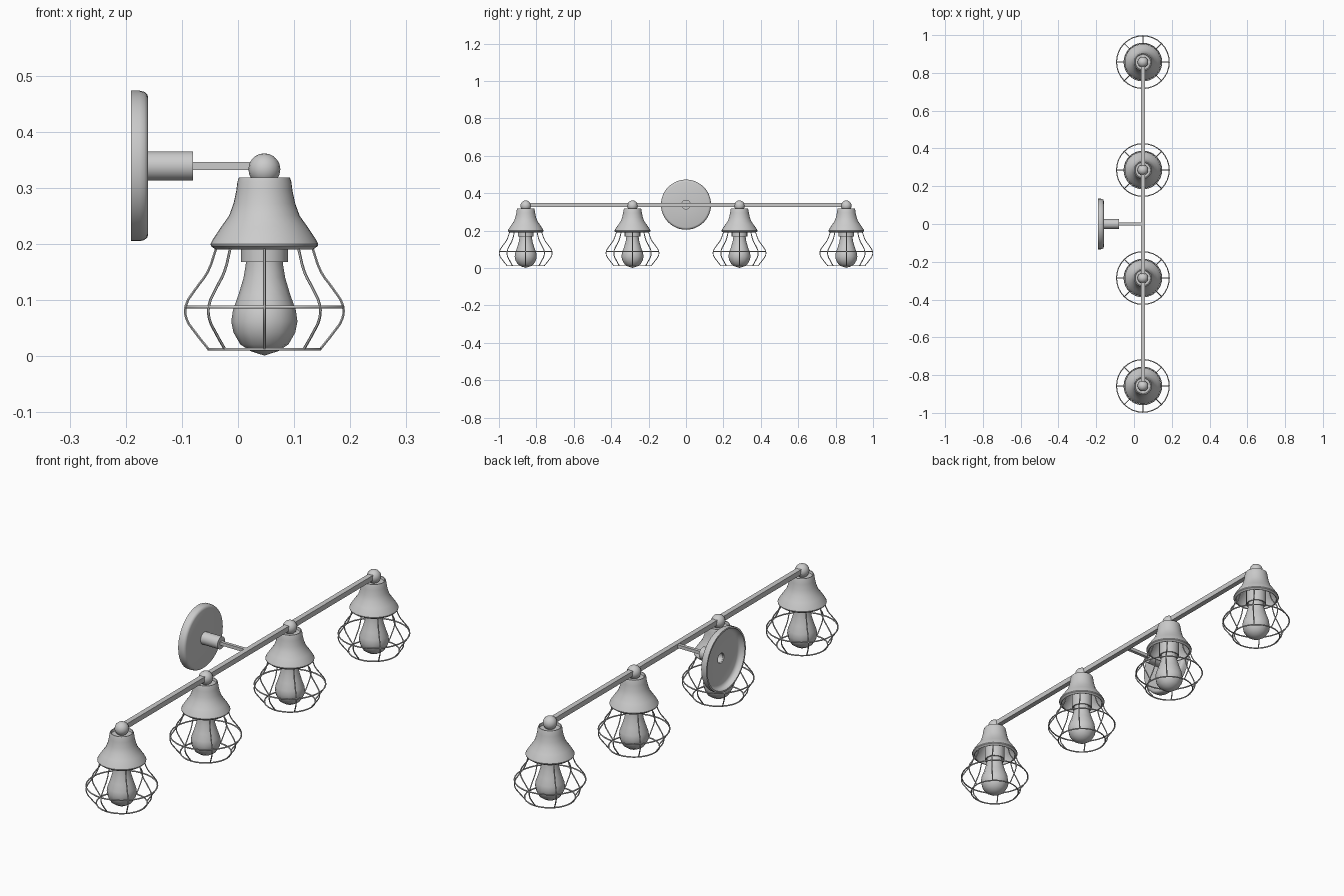
import bpy, bmesh, math
from mathutils import Matrix, Vector

if "Cube" in bpy.data.objects:
    bpy.data.objects.remove(bpy.data.objects["Cube"])

LAMP_X = 0.047
ARM_Z = 0.339


def finish(name, bm, smooth=35):
    bmesh.ops.recalc_face_normals(bm, faces=bm.faces)
    me = bpy.data.meshes.new(name)
    bm.to_mesh(me)
    bm.free()
    ob = bpy.data.objects.new(name, me)
    bpy.context.collection.objects.link(ob)
    if smooth:
        bpy.ops.object.select_all(action='DESELECT')
        ob.select_set(True)
        bpy.context.view_layer.objects.active = ob
        bpy.ops.object.shade_smooth_by_angle(angle=math.radians(smooth))
    return ob


def lathe(name, profile, steps, loc=(0, 0, 0), rot=None, smooth=35, closed=False):
    """Spin (radius, height) points around z, then rotate and move."""
    bm = bmesh.new()
    pts = profile + profile[:1] if closed else profile
    vs = [bm.verts.new((r, 0, h)) for r, h in pts]
    es = [bm.edges.new(p) for p in zip(vs, vs[1:])]
    bmesh.ops.spin(bm, geom=vs + es, cent=(0, 0, 0), axis=(0, 0, 1),
                   angle=2 * math.pi, steps=steps)
    bmesh.ops.remove_doubles(bm, verts=bm.verts, dist=1e-5)
    m = Matrix.Translation(loc) @ (rot or Matrix())
    bmesh.ops.transform(bm, matrix=m, verts=bm.verts)
    return finish(name, bm, smooth)


def box(name, size, loc):
    bm = bmesh.new()
    bmesh.ops.create_cube(bm, size=1)
    bmesh.ops.scale(bm, vec=size, verts=bm.verts)
    bmesh.ops.translate(bm, vec=loc, verts=bm.verts)
    return finish(name, bm, 0)


def wires(name, path, count, radius):
    """Evenly spaced round wires following one (radius, height) path."""
    cu = bpy.data.curves.new(name, 'CURVE')
    cu.dimensions = '3D'
    cu.bevel_depth = radius
    cu.bevel_resolution = 1
    cu.resolution_u = 3
    cu.use_fill_caps = True
    for i in range(count):
        a = 2 * math.pi * i / count
        sp = cu.splines.new('BEZIER')
        sp.bezier_points.add(len(path) - 1)
        for bp, (r, z) in zip(sp.bezier_points, path):
            bp.co = (r * math.cos(a), r * math.sin(a), z)
            bp.handle_left_type = bp.handle_right_type = 'AUTO'
    tmp = bpy.data.objects.new(name, cu)
    bpy.context.collection.objects.link(tmp)
    dg = bpy.context.evaluated_depsgraph_get()
    me = bpy.data.meshes.new_from_object(tmp.evaluated_get(dg))
    bpy.data.objects.remove(tmp)
    bm = bmesh.new()
    bm.from_mesh(me)
    return finish(name, bm, 50)


# Wall plate: hollow dish whose axis points along +x
to_x = Matrix.Rotation(math.pi / 2, 4, 'Y')
lathe("wall_plate", [
    (0.021, 0.031), (0.122, 0.031), (0.128, 0.029), (0.132, 0.024), (0.134, 0.016),
    (0.134, 0), (0.127, 0), (0.126, 0.014), (0.12, 0.022), (0.112, 0.025), (0.021, 0.025)],
    48, (-0.191, 0, ARM_Z), to_x, closed=True)

# Hub, open at the back, and the square arm
lathe("hub", [(0, 0.081), (0.026, 0.081), (0.026, 0), (0.02, 0), (0.02, 0.03), (0, 0.03)],
      32, (-0.161, 0, ARM_Z), to_x)
box("arm", (0.13, 0.014, 0.014), (-0.018, 0, ARM_Z))

# Crossbar carrying the lamps
box("crossbar", (0.022, 1.714, 0.022), (LAMP_X, 0, 0.337))

# One lamp built at the origin, then repeated
bm = bmesh.new()
bmesh.ops.create_uvsphere(bm, u_segments=16, v_segments=10, radius=0.0285)
bmesh.ops.translate(bm, vec=(0, 0, 0.333), verts=bm.verts)
ball = finish("ball_joint", bm)

shade = lathe("shade", [
    (0, 0.308), (0.040, 0.308), (0.042, 0.318), (0.0455, 0.318), (0.048, 0.311),
    (0.050, 0.295), (0.055, 0.272), (0.063, 0.250), (0.078, 0.229), (0.092, 0.208),
    (0.096, 0.200), (0.095, 0.196), (0.087, 0.190), (0.084, 0.191), (0.085, 0.204),
    (0.071, 0.228), (0.057, 0.250), (0.049, 0.272), (0.044, 0.300), (0, 0.300)], 32)

socket = lathe("socket", [
    (0.042, 0.300), (0.042, 0.168), (0.037, 0.168), (0.037, 0.200), (0, 0.200)], 16)

bulb = lathe("bulb", [
    (0, 0.205), (0.031, 0.205), (0.033, 0.165), (0.037, 0.140), (0.046, 0.110),
    (0.056, 0.082), (0.059, 0.062), (0.055, 0.042), (0.043, 0.021), (0.025, 0.009),
    (0, 0.001)], 12, smooth=40)

cage_wires = wires("cage_wires", [
    (0.086, 0.192), (0.101, 0.150), (0.123, 0.119), (0.140, 0.090), (0.139, 0.067),
    (0.123, 0.042), (0.100, 0.013)], 8, 0.0025)


def ring(name, r, z, t=0.0028):
    prof = [(r + t * math.cos(k * math.pi / 3), z + t * math.sin(k * math.pi / 3))
            for k in range(6)]
    return lathe(name, prof, 32, closed=True, smooth=65)


parts = [ball, shade, socket, bulb, cage_wires,
         ring("cage_middle_ring", 0.1395, 0.0875), ring("cage_lower_ring", 0.0995, 0.0125)]

# Place four lamps along the bar
spots = [-0.857, -0.286, 0.286, 0.857]
for ob in parts:
    base = ob.name
    for i, y in enumerate(spots):
        o = ob if i == 0 else ob.copy()
        if i:
            bpy.context.collection.objects.link(o)
        o.name = f"{base}_{i + 1}"
        o.location = Vector((LAMP_X, y, 0))
